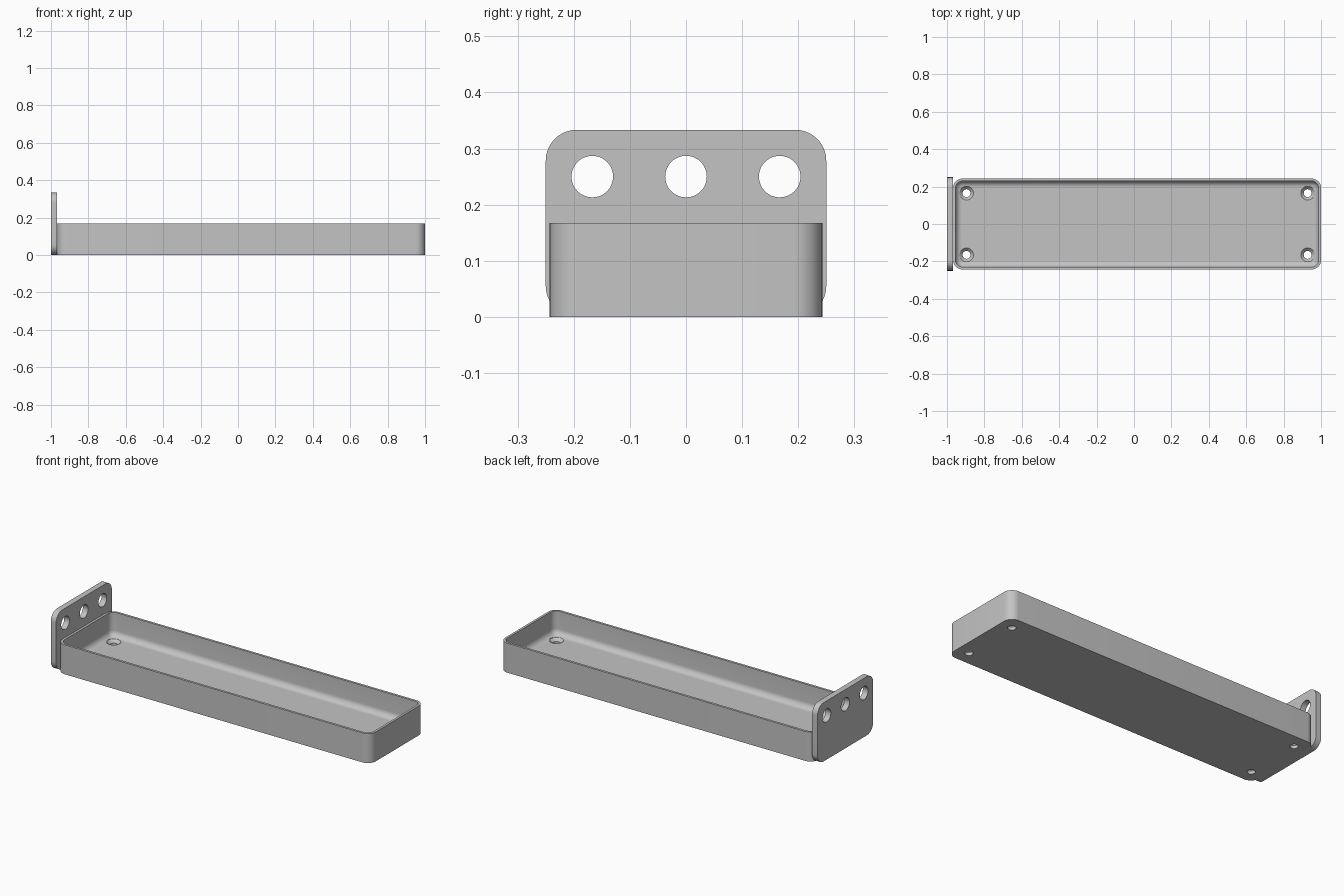
import bpy, bmesh
from math import sin, cos, pi, radians
from mathutils import Matrix, Vector

cube = bpy.data.objects.get("Cube")
if cube:
    bpy.data.objects.remove(cube, do_unlink=True)

grey = bpy.data.materials.new("plain_grey")
grey.use_nodes = True
COLOUR = (0.55, 0.55, 0.55, 1)
grey.diffuse_color = COLOUR
grey.node_tree.nodes["Principled BSDF"].inputs["Base Color"].default_value = COLOUR

PLATE_X = -0.967      # inner face of the end plate, where the tray starts
WALL, FLOOR, FILLET = 0.0133, 0.0333, 0.0333


def rounded_rect(half_w, half_h, r, steps=10):
    """Counter-clockwise outline of a rounded rectangle about the origin."""
    pts = []
    for q, (sx, sy) in enumerate([(1, 1), (-1, 1), (-1, -1), (1, -1)]):
        for i in range(steps + 1):
            a = (q + i / steps) * pi / 2
            pts.append((sx * (half_w - r) + r * cos(a), sy * (half_h - r) + r * sin(a)))
    return pts


def circle(r, n=48):
    return [(r * cos(2 * pi * i / n), r * sin(2 * pi * i / n)) for i in range(n)]


def loft(bm, rings, matrix=Matrix()):
    """Skin a list of (outline, height) rings and cap both ends."""
    loops = [[bm.verts.new(matrix @ Vector((x, y, z))) for x, y in pts] for pts, z in rings]
    n = len(loops[0])
    for a, b in zip(loops, loops[1:]):
        for i in range(n):
            j = (i + 1) % n
            bm.faces.new((a[i], a[j], b[j], b[i]))
    bm.faces.new(loops[0][::-1])
    bm.faces.new(loops[-1])


def make_object(name, bm):
    bmesh.ops.recalc_face_normals(bm, faces=bm.faces)
    mesh = bpy.data.meshes.new(name)
    bm.to_mesh(mesh)
    bm.free()
    mesh.materials.append(grey)
    obj = bpy.data.objects.new(name, mesh)
    bpy.context.collection.objects.link(obj)
    return obj


def cut_and_smooth(obj, cutter):
    cutter.hide_render = True
    mod = obj.modifiers.new("holes", 'BOOLEAN')
    mod.operation, mod.solver, mod.object = 'DIFFERENCE', 'EXACT', cutter
    bpy.ops.object.select_all(action='DESELECT')
    obj.select_set(True)
    bpy.context.view_layer.objects.active = obj
    bpy.ops.object.modifier_apply(modifier=mod.name)
    bpy.data.objects.remove(cutter, do_unlink=True)
    bpy.ops.object.shade_smooth_by_angle(angle=radians(30))


# Tray: outer wall, thin rim, inner wall, then a fillet rolling into the floor
half_len, half_wid, corner = (1 - PLATE_X) / 2, 0.243, 0.05
centre_x = (1 + PLATE_X) / 2


def tray_ring(inset, z):
    return rounded_rect(half_len - inset, half_wid - inset, corner - inset), z


rings = [tray_ring(0, 0), tray_ring(0, 0.167), tray_ring(WALL, 0.167)]
for k in range(9):
    a = k / 8 * pi / 2
    rings.append(tray_ring(WALL + FILLET * (1 - cos(a)), FLOOR + FILLET * (1 - sin(a))))
bm = bmesh.new()
loft(bm, rings, Matrix.Translation((centre_x, 0, 0)))
tray = make_object("tray", bm)

# Countersunk screw holes in the four floor corners
bm = bmesh.new()
profile = [(0.021, -0.02), (0.021, 0.017), (0.037, FLOOR), (0.037, 0.08)]
for sx in (-1, 1):
    for sy in (-1, 1):
        loft(bm, [(circle(r), z) for r, z in profile],
             Matrix.Translation((centre_x + sx * 0.912, sy * 0.165, 0)))
cut_and_smooth(tray, make_object("screw_hole_cutter", bm))

# End plate: rounded upright panel; local x, y, z become world y, z, x
upright = Matrix(((0, 0, 1, 0), (1, 0, 0, 0), (0, 1, 0, 0), (0, 0, 0, 1)))
outline = rounded_rect(0.25, 0.1667, 0.055)
bm = bmesh.new()
loft(bm, [(outline, -1), (outline, PLATE_X)], Matrix.Translation((0, 0, 0.1667)) @ upright)
plate = make_object("end_plate", bm)

# Row of three round holes through the plate
bm = bmesh.new()
for y in (-0.167, 0, 0.167):
    loft(bm, [(circle(0.037), -1.1), (circle(0.037), -0.9)],
         Matrix.Translation((0, y, 0.25)) @ upright)
cut_and_smooth(plate, make_object("plate_hole_cutter", bm))
